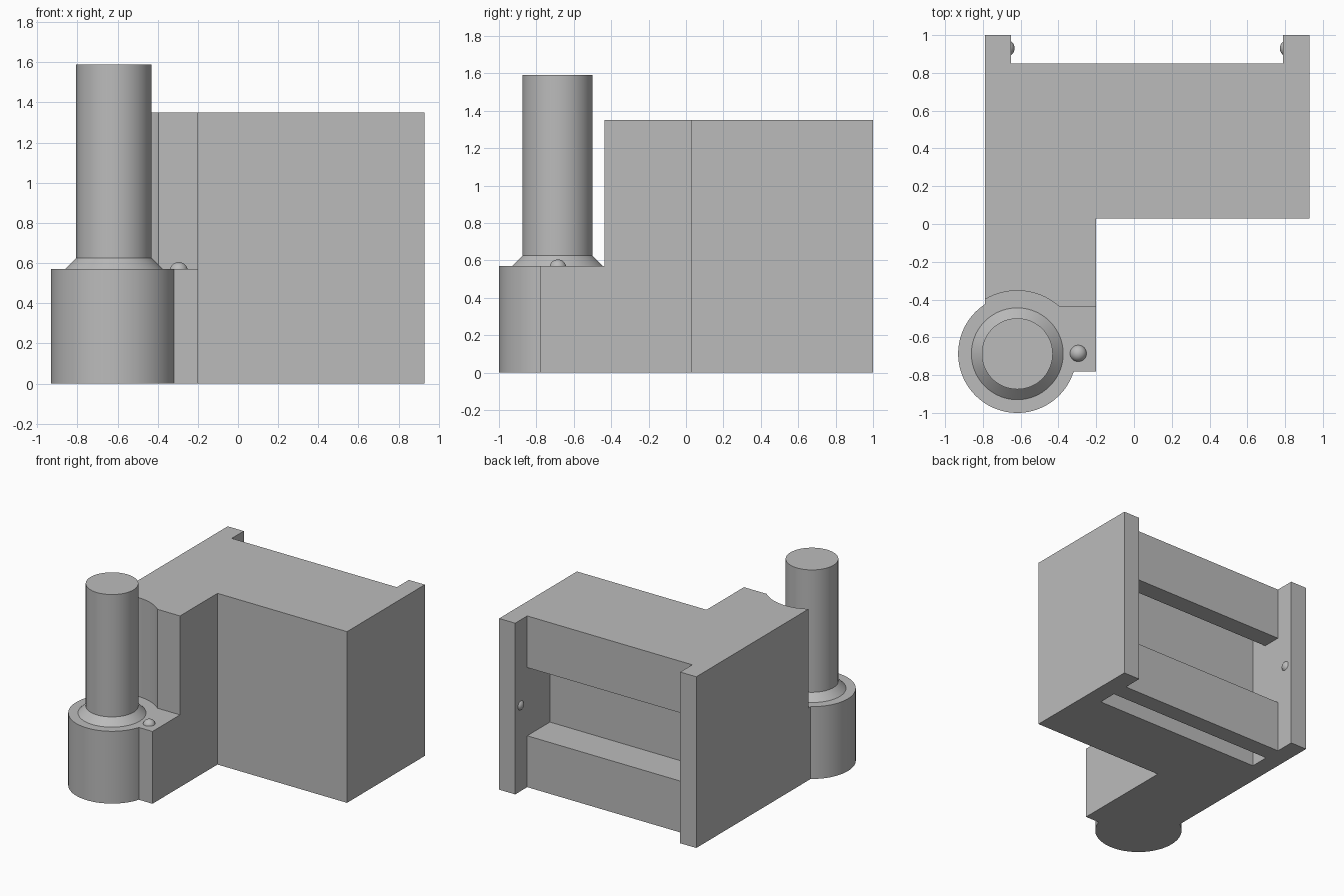
import bpy, bmesh, math
from mathutils import Matrix, Vector

cube = bpy.data.objects.get("Cube")
if cube:
    bpy.data.objects.remove(cube, do_unlink=True)

GREY = (0.5, 0.5, 0.5, 1.0)
mat = bpy.data.materials.new("plain grey")
mat.use_nodes = True
mat.diffuse_color = GREY
mat.node_tree.nodes["Principled BSDF"].inputs["Base Color"].default_value = GREY

HEIGHT, SHELF = 1.35, 0.57
PIN_X, PIN_Y = -0.618, -0.687
LEFT, RIGHT = 0.93, -0.79
IN_LEFT, IN_RIGHT = 0.79, -0.65


def finish(name, bm):
    bmesh.ops.recalc_face_normals(bm, faces=bm.faces)
    mesh = bpy.data.meshes.new(name)
    bm.to_mesh(mesh)
    bm.free()
    mesh.materials.append(mat)
    obj = bpy.data.objects.new(name, mesh)
    bpy.context.collection.objects.link(obj)
    return obj


def prism(name, outline, z0, z1):
    bm = bmesh.new()
    face = bm.faces.new([bm.verts.new((x, y, z0)) for x, y in outline])
    ext = bmesh.ops.extrude_face_region(bm, geom=[face])
    moved = [v for v in ext["geom"] if isinstance(v, bmesh.types.BMVert)]
    bmesh.ops.translate(bm, vec=(0, 0, z1 - z0), verts=moved)
    return finish(name, bm)


def box(name, x0, x1, y0, y1, z0, z1):
    return prism(name, [(x0, y0), (x1, y0), (x1, y1), (x0, y1)], z0, z1)


def cone(name, r0, r1, z0, z1):
    bm = bmesh.new()
    place = Matrix.Translation((PIN_X, PIN_Y, (z0 + z1) / 2))
    bmesh.ops.create_cone(bm, cap_ends=True, segments=96, radius1=r0,
                          radius2=r1, depth=z1 - z0, matrix=place)
    return finish(name, bm)


def ball(name, centre, radius):
    bm = bmesh.new()
    bmesh.ops.create_uvsphere(bm, u_segments=32, v_segments=16, radius=radius,
                              matrix=Matrix.Translation(Vector(centre)))
    return finish(name, bm)


def combine(obj, tool, operation):
    mod = obj.modifiers.new("combine", "BOOLEAN")
    mod.operation, mod.solver, mod.object = operation, "EXACT", tool
    bpy.context.view_layer.objects.active = obj
    bpy.ops.object.modifier_apply(modifier=mod.name)
    bpy.data.objects.remove(tool, do_unlink=True)


# L-shaped block with two prongs at the back and a foot at the front
body = prism("bracket_body", [
    (RIGHT, -0.78), (-0.2, -0.78), (-0.2, 0.03), (LEFT, 0.03), (LEFT, 1),
    (IN_LEFT, 1), (IN_LEFT, 0.85), (IN_RIGHT, 0.85), (IN_RIGHT, 1), (RIGHT, 1),
], 0, HEIGHT)

# Step above the foot and the round clearance behind the pin
combine(body, box("step_cutter", -1.2, 0, -1.2, -0.437, SHELF, 2), "DIFFERENCE")
combine(body, cone("clearance_cutter", 0.334, 0.334, SHELF, 2), "DIFFERENCE")

# Rear window, the hidden slot above it and the blind slot underneath
for name, y1, z0, z1 in [("window_cutter", 0.9, 0.405, 0.943),
                         ("upper_slot_cutter", 0.705, 0.8, 1.21),
                         ("bottom_slot_cutter", 0.715, -0.1, 0.27)]:
    combine(body, box(name, IN_RIGHT, IN_LEFT, 0.567, y1, z0, z1), "DIFFERENCE")

# Round boss merged into the foot
combine(body, cone("boss", 0.313, 0.313, 0, SHELF), "UNION")

# Pin with its tapered collar
parts = [body,
         cone("pin_collar", 0.243, 0.188, SHELF, 0.625),
         cone("pin", 0.188, 0.188, 0.6, 1.59)]

# Locating bumps on the foot and on the inner prong faces
parts.append(ball("foot_bump", (-0.295, -0.685, 0.56), 0.045))
for name, x in [("left_prong_bump", IN_LEFT + 0.027),
                ("right_prong_bump", IN_RIGHT - 0.027)]:
    parts.append(ball(name, (x, 0.93, 0.675), 0.045))

# Smooth the round surfaces while keeping the hard edges
bpy.ops.object.select_all(action="DESELECT")
for obj in parts:
    obj.select_set(True)
bpy.context.view_layer.objects.active = body
bpy.ops.object.shade_smooth_by_angle(angle=math.radians(30))
